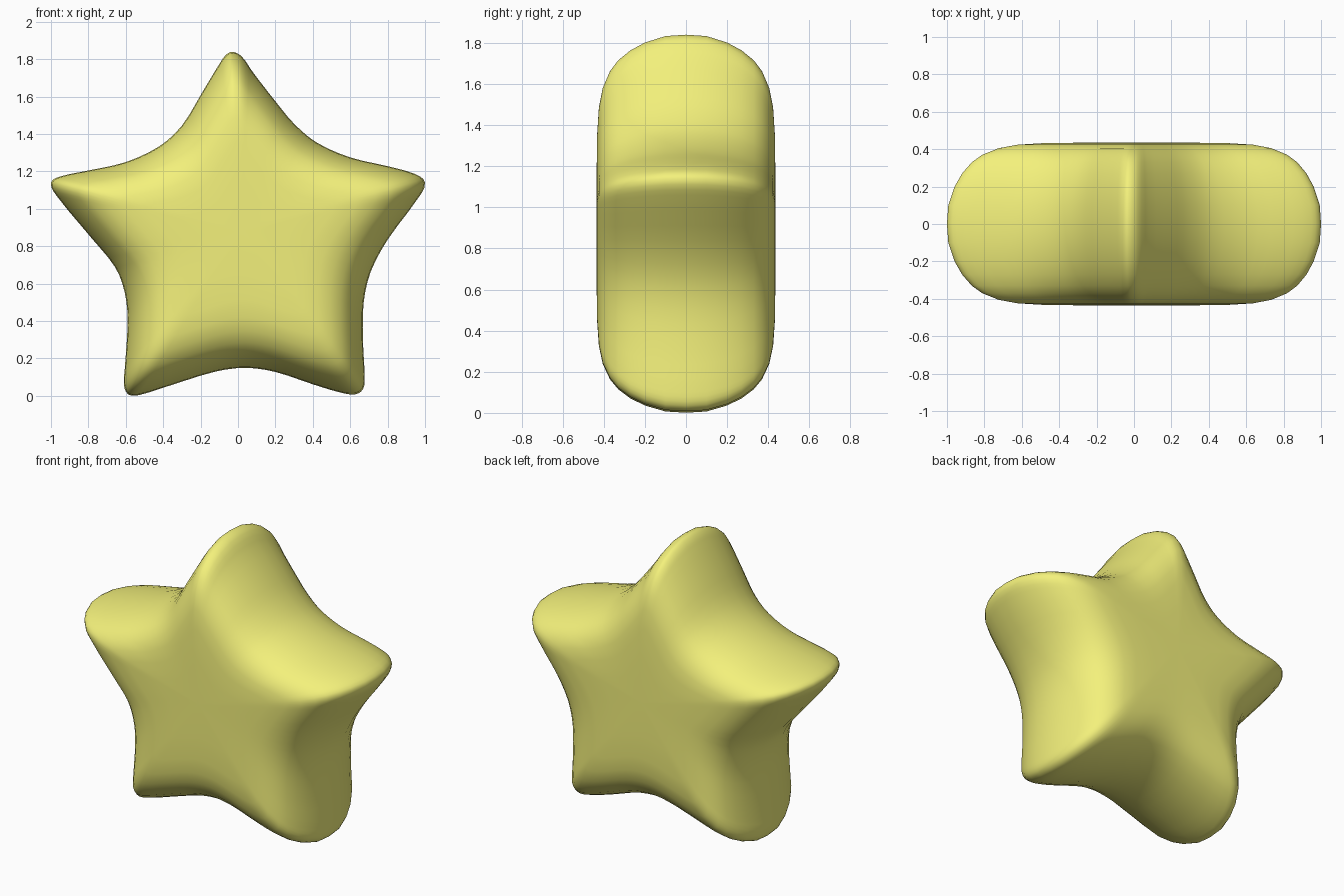
import bpy, bmesh
from mathutils import Vector
from mathutils.geometry import interpolate_bezier

if "Cube" in bpy.data.objects:
    bpy.data.objects.remove(bpy.data.objects["Cube"])

# Star outline at mid depth (x, z), clockwise from the top tip
outline = [(-.03, 1.84), (.02, 1.815), (.08, 1.73), (.2, 1.575), (.3, 1.455), (.42, 1.355),
           (.6, 1.275), (.8, 1.228), (.95, 1.185), (1, 1.14), (.965, 1.06), (.8, .835),
           (.71, .665), (.672, .5), (.668, .3), (.677, .1), (.668, .035), (.625, .008),
           (.54, .02), (.4, .062), (.2, .128), (.04, .15), (-.12, .13), (-.35, .06),
           (-.53, .004), (-.587, .008), (-.61, .06), (-.605, .15), (-.59, .4), (-.605, .55),
           (-.655, .685), (-.78, .84), (-.97, 1.07), (-1, 1.14), (-.95, 1.173), (-.8, 1.205),
           (-.6, 1.25), (-.42, 1.335), (-.3, 1.445), (-.19, 1.625), (-.09, 1.79), (-.06, 1.827)]
# Depth and shrink towards the centre, from the middle to the front
layers = [(0, 1), (.1, .993), (.2, .96), (.27, .921), (.33, .87), (.37, .815),
          (.405, .73), (.424, .63), (.432, .5), (.435, .3)]
centre = Vector((.02, .88))

# Smooth closed curve through the outline points
pts = [Vector((x, z)) for x, z in outline]
n = len(pts)
ring = []
for i in range(n):
    a, b, c, d = (pts[(i + k) % n] for k in (-1, 0, 1, 2))
    h = (c - b).length / 3
    h1, h2 = b + (c - a).normalized() * h, c - (d - b).normalized() * h
    ring += [v.to_2d() for v in interpolate_bezier(b, h1, h2, c, 4)[:-1]]

# Stack the shrinking outlines from front to back
bm = bmesh.new()
stack = [(-y, s) for y, s in reversed(layers)] + layers[1:]
loops = []
for y, s in stack:
    flat = [centre + (p - centre) * s for p in ring]
    loops.append([bm.verts.new((p.x, y, p.y)) for p in flat])
m = len(ring)
for l0, l1 in zip(loops, loops[1:]):
    for i in range(m):
        j = (i + 1) % m
        bm.faces.new((l0[i], l0[j], l1[j], l1[i]))
for loop, y in ((loops[0], -.436), (loops[-1], .436)):
    mid = bm.verts.new((centre.x, y, centre.y))
    for i in range(m):
        bm.faces.new((loop[i], loop[(i + 1) % m], mid))
bmesh.ops.recalc_face_normals(bm, faces=bm.faces)
for f in bm.faces:
    f.smooth = True

mesh = bpy.data.meshes.new("puffy_star")
bm.to_mesh(mesh)
bm.free()
star = bpy.data.objects.new("puffy_star", mesh)
bpy.context.collection.objects.link(star)

# Yellow finish
mat = bpy.data.materials.new("yellow")
mat.diffuse_color = (.9, .88, .2, 1)
mat.use_nodes = True
mat.node_tree.nodes["Principled BSDF"].inputs["Base Color"].default_value = mat.diffuse_color
mesh.materials.append(mat)
